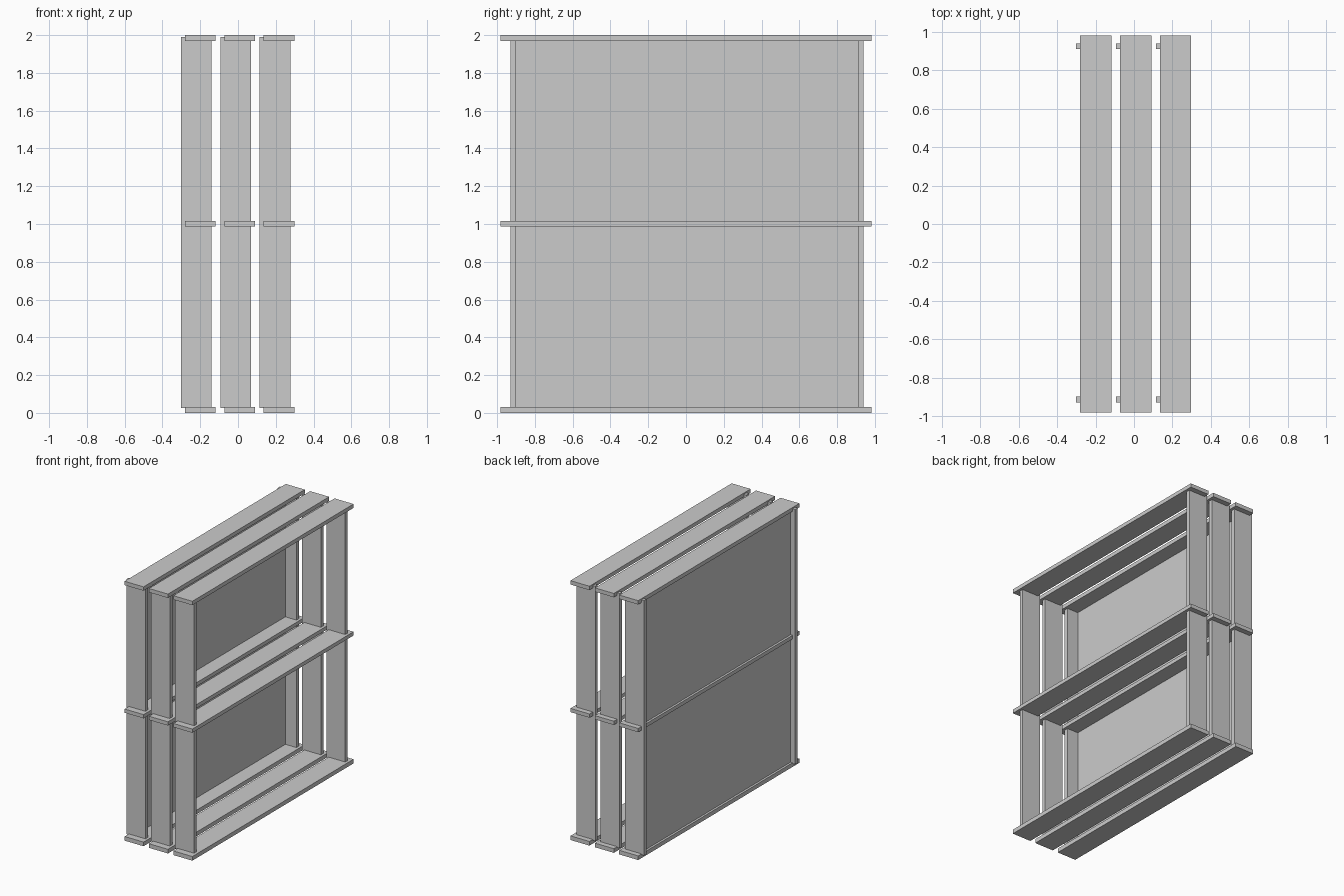
import bpy

if "Cube" in bpy.data.objects:
    bpy.data.objects.remove(bpy.data.objects["Cube"])


def box(name, x, y, z):
    """Box from (min, max) ranges on each axis."""
    bpy.ops.mesh.primitive_cube_add(
        size=1, location=[(a + b) / 2 for a, b in (x, y, z)])
    ob = bpy.context.object
    ob.name = name
    ob.scale = [b - a for a, b in (x, y, z)]
    bpy.ops.object.transform_apply(location=False, rotation=False, scale=True)
    return ob


WIDTH = 0.162      # plank width
PITCH = 0.208      # spacing between the three slat frames
SHELF_Z = [(0.0, 0.032), (0.986, 1.015), (1.97, 2.0)]
POST_Y = [(-0.93, -0.899), (0.911, 0.941)]

for i in range(3):
    # Horizontal planks: base, middle shelf, top
    x = -0.28 + i * PITCH
    for level, z in zip(("base", "shelf", "top"), SHELF_Z):
        box(f"{level}_plank_{i + 1}", (x, x + WIDTH), (-0.982, 0.982), z)
    # Upright planks at both ends, set slightly towards -x
    x = -0.301 + i * PITCH
    for side, y in zip(("front", "back"), POST_Y):
        box(f"{side}_upright_{i + 1}", (x, x + WIDTH), y, (0.025, 1.99))

# Closing panel set just inside the rear row of planks
box("back_panel", (-0.263, -0.234), (-0.91, 0.92), (0.02, 1.985))
